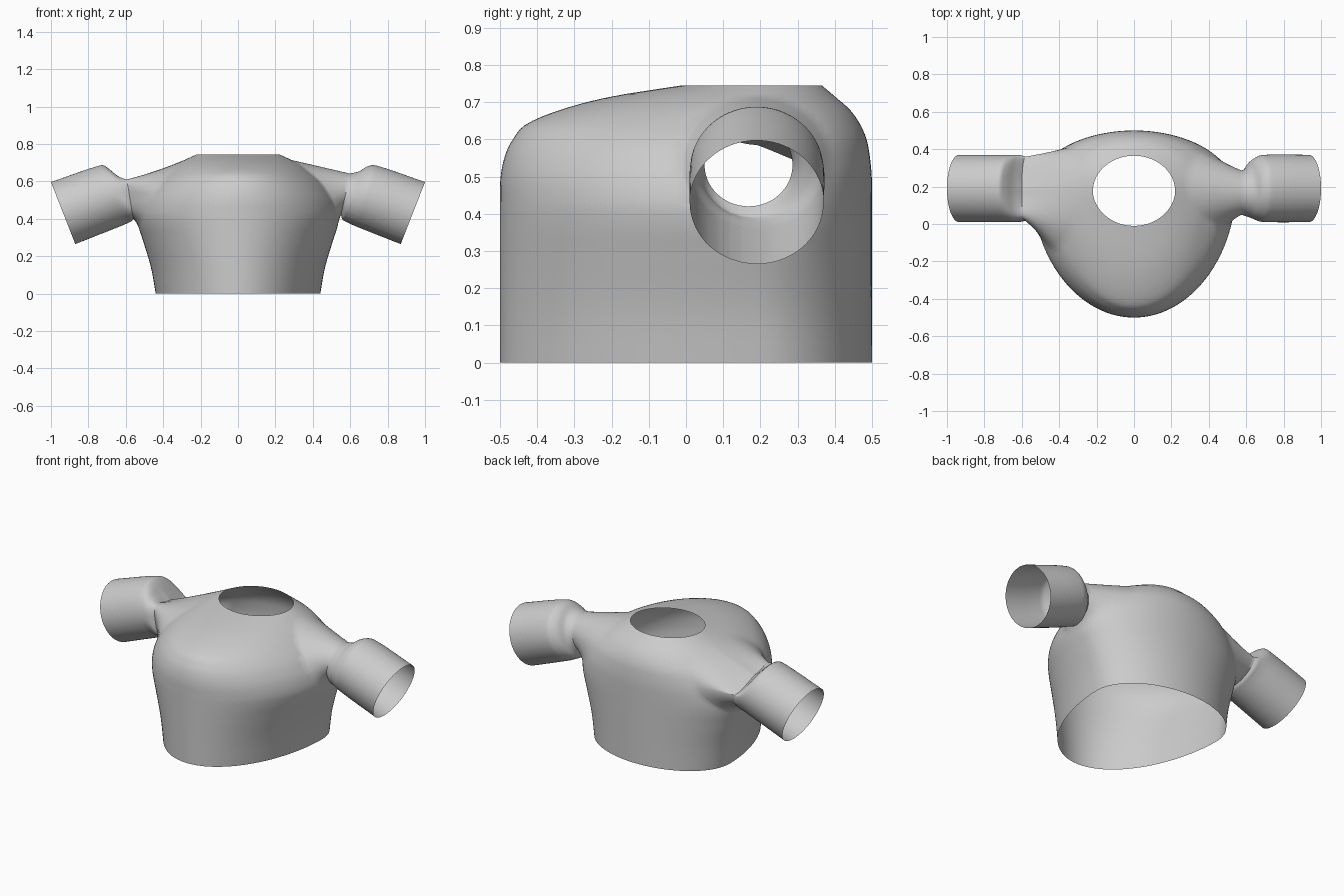
import bpy, bmesh, math
from mathutils import Vector

if "Cube" in bpy.data.objects:
    bpy.data.objects.remove(bpy.data.objects["Cube"])


def interp(table, u):
    """Smooth cubic interpolation of table rows keyed by their first value."""
    n = len(table)
    i = max(k for k in range(n - 1) if table[k][0] <= u + 1e-9)
    a, b = table[i], table[i + 1]
    h = b[0] - a[0]
    t = (u - a[0]) / h
    prev, nxt = table[max(i - 1, 0)], table[min(i + 2, n - 1)]
    out = []
    for c in range(1, len(a)):
        m0 = (b[c] - prev[c]) / (b[0] - prev[0]) * h
        m1 = (nxt[c] - a[c]) / (nxt[0] - a[0]) * h
        out.append((2*t**3 - 3*t*t + 1) * a[c] + (t**3 - 2*t*t + t) * m0
                   + (3*t*t - 2*t**3) * b[c] + (t**3 - t*t) * m1)
    return out


# Torso sections: height, half width, front y, back y, y of widest point
TORSO = [(0, .44, -.5, .5, .2), (.14, .465, -.5, .5, .19), (.29, .51, -.5, .5, .18),
         (.37, .535, -.5, .5, .175), (.43, .542, -.5, .5, .17), (.5, .525, -.498, .499, .17),
         (.56, .49, -.485, .493, .17), (.6, .455, -.465, .485, .17),
         (.64, .405, -.43, .468, .17), (.68, .35, -.335, .44, .17),
         (.715, .285, -.2, .40, .17), (.745, .22, -.01, .365, .175)]

# Sleeve sections: distance, top x, top z, bottom x, bottom z, centre y, half depth
LEFT = [(0, .60, .645, .56, .40, .19, .17), (.05, .645, .658, .57, .387, .19, .178),
        (.1, .69, .68, .59, .377, .19, .18), (.15, .735, .686, .63, .36, .19, .18),
        (.45, 1.0, .597, .87, .265, .19, .18)]
RIGHT = [(0, .60, .642, .55, .42, .168, .118), (.05, .65, .655, .56, .395, .17, .13),
         (.1, .69, .68, .58, .383, .185, .155), (.15, .735, .686, .63, .36, .19, .178),
         (.45, 1.0, .597, .87, .265, .19, .18)]
ARM_Y, ARM_Z, ARM_RZ = .19, .535, .18

bm = bmesh.new()


def torso_x(y, z):
    w, yf, yb, yc = interp(TORSO, z)
    d = (y - yc) / (yb - yc) if y > yc else (yc - y) / (yc - yf)
    return w * math.sqrt(max(0, 1 - d ** (2 if y > yc else 1.88)))


# Torso shell from hem to neck opening
SEG = 128
heights = [.05 * i for i in range(6)] + [.27 + .475 * i / 40 for i in range(41)]
rings = []
for z in heights:
    w, yf, yb, yc = interp(TORSO, z)
    ring = []
    for k in range(SEG):
        a = 2 * math.pi * k / SEG
        s = math.sin(a)
        y = yc + s * (yb - yc if s > 0 else yc - yf)
        ring.append(bm.verts.new((math.copysign(torso_x(y, z), math.cos(a)), y, z)))
    rings.append(ring)
for r0, r1 in zip(rings, rings[1:]):
    for k in range(SEG):
        j = (k + 1) % SEG
        bm.faces.new((r0[k], r0[j], r1[j], r1[k]))


def add_sleeve(side, table, ry_front, ry_back, fold):
    def depth(dy):
        return ry_front if dy < 0 else ry_back

    # Armhole cut
    def inside(p):
        dy = p.y - ARM_Y
        return (p.x * side > .1 and
                (dy / depth(dy))**2 + ((p.z - ARM_Z) / ARM_RZ)**2 < 1)
    cut = [f for f in bm.faces if inside(f.calc_center_median())]
    cutset = set(cut)
    edges = {e for f in cut for e in f.edges
             if any(g not in cutset for g in e.link_faces)}
    pairs = [tuple(e.verts) for e in edges]
    rim = {v for p in pairs for v in p}
    bmesh.ops.delete(bm, geom=cut, context='FACES')

    # Sleeve section; the fold squares its front corner and sinks its top rear
    def section(u, phi):
        tx, tz, bx, bz, cy, ry = interp(table, u)
        c, s = math.cos(phi), math.sin(phi)
        k = fold * max(0, 1 - u / .13)
        drop = k * .12 * (c + 1) / 2 * max(s, 0)
        if c < 0:
            c += k * (math.copysign(abs(c)**.6, c) - c)
            s += k * (math.copysign(abs(s)**.6, s) - s)
        return Vector((side * ((tx + bx) / 2 + s * (tx - bx) / 2),
                       cy + ry * c, (tz + bz) / 2 + s * (tz - bz) / 2 - drop))

    # Shoulder blend followed by the sleeve tube, one column per rim vertex
    columns = {}
    for v in rim:
        dy = v.co.y - ARM_Y
        r = depth(dy)
        phi = math.atan2((v.co.z - ARM_Z) / ARM_RZ, dy / r)
        y, z = ARM_Y + r * math.cos(phi), ARM_Z + ARM_RZ * math.sin(phi)
        v.co = (side * torso_x(y, z), y, z)
        a, b = v.co.copy(), section(0, phi)
        m = .6 - .1 * math.sin(phi)
        c = Vector((a.x * .5 + b.x * .5, a.y * (1 - m) + b.y * m, a.z * (1 - m) + b.z * m))
        col = [v]
        for i in range(1, 11):
            t = i / 10
            col.append(bm.verts.new(a * (1 - t)**2 + c * 2 * t * (1 - t) + b * t * t))
        for u in [.0125 * i for i in range(1, 15)] + [.22, .3, .38, .45]:
            col.append(bm.verts.new(section(u, phi)))
        columns[v] = col
    for p, q in pairs:
        cp, cq = columns[p], columns[q]
        for i in range(len(cp) - 1):
            bm.faces.new((cp[i], cq[i], cq[i + 1], cp[i + 1]))


add_sleeve(-1, LEFT, .33, .22, 1)
add_sleeve(1, RIGHT, .2, .2, 0)

bmesh.ops.recalc_face_normals(bm, faces=bm.faces)
# Make the shell face outward at the front
front = min(bm.faces, key=lambda f: f.calc_center_median().y)
if front.normal.y > 0:
    bmesh.ops.reverse_faces(bm, faces=bm.faces)

mesh = bpy.data.meshes.new("shirt_shell")
bm.to_mesh(mesh)
bm.free()
shirt = bpy.data.objects.new("shirt_shell", mesh)
bpy.context.collection.objects.link(shirt)

grey = bpy.data.materials.new("plain_grey")
grey.diffuse_color = (.6, .6, .6, 1)
grey.use_nodes = True
grey.node_tree.nodes["Principled BSDF"].inputs["Base Color"].default_value = grey.diffuse_color
mesh.materials.append(grey)

bpy.context.view_layer.objects.active = shirt
shirt.select_set(True)
bpy.ops.object.shade_smooth_by_angle(angle=math.radians(40))
